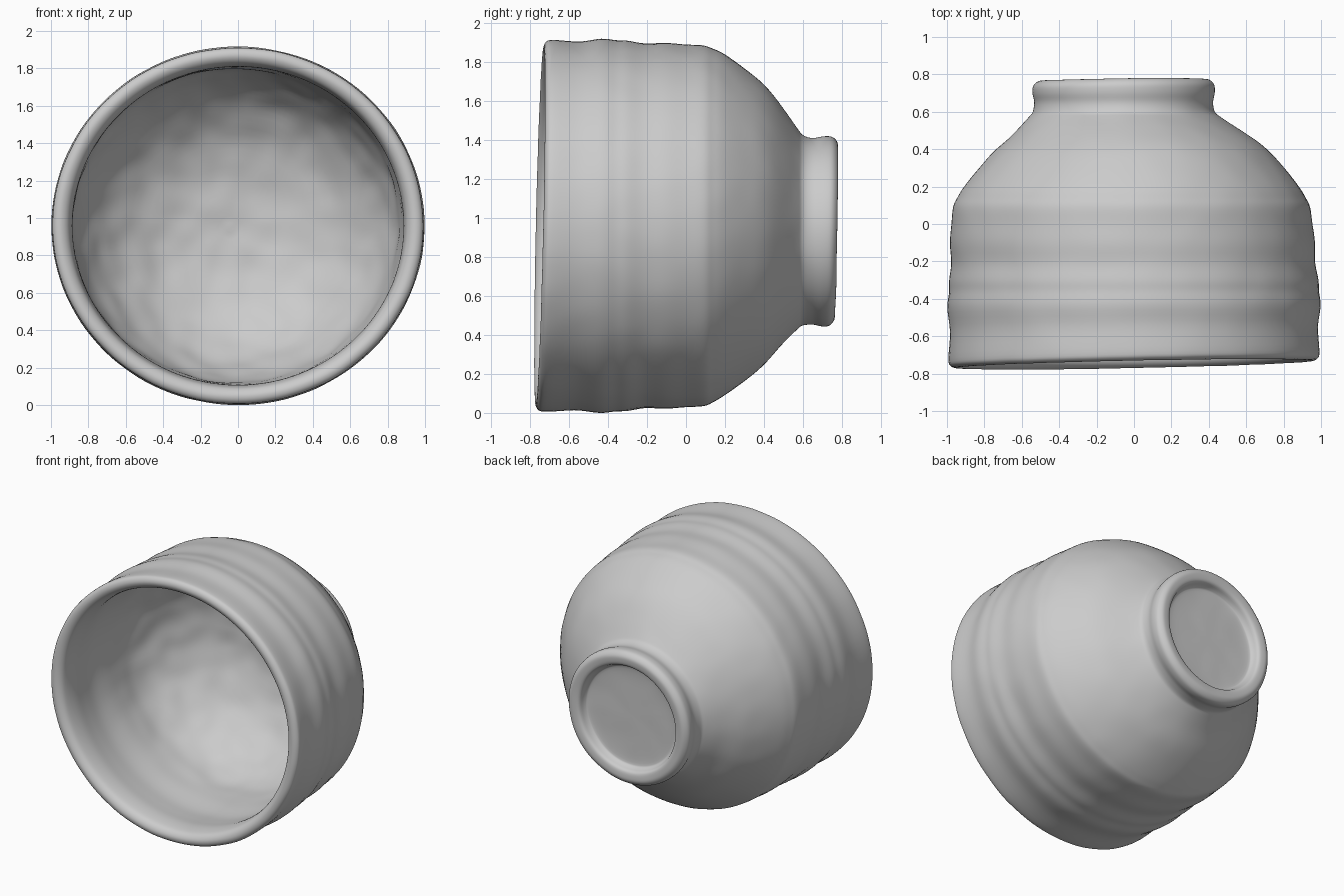
import bpy, bmesh, math
from mathutils import Vector, noise

if "Cube" in bpy.data.objects:
    bpy.data.objects.remove(bpy.data.objects["Cube"])

# Hand-thrown tea bowl lying on its side: axis along y, mouth at -y, foot at +y
SEG = 144
SUB = 4

# Half section as (y, mean radius): inside floor -> lip -> ribbed wall -> foot -> recess
profile = [
    (.55, 0), (.545, .14), (.53, .28), (.48, .45), (.40, .59), (.30, .70), (.20, .77),
    (.10, .82), (0, .85), (-.12, .86), (-.25, .868), (-.40, .885), (-.52, .877),
    (-.62, .868), (-.70, .878), (-.735, .897), (-.75, .93), (-.738, .962),
    (-.70, .972), (-.56, .964), (-.44, .978), (-.36, .970), (-.30, .968), (-.21, .954),
    (-.10, .957), (0, .947), (.09, .939), (.14, .918), (.20, .883), (.30, .808),
    (.40, .72), (.50, .60), (.57, .515), (.60, .487), (.65, .478), (.70, .487),
    (.74, .484), (.765, .46), (.77, .43), (.76, .39), (.72, .37), (.705, .34),
    (.70, .20), (.70, 0)]


def smooth(a, b, t):
    t = min(1, max(0, (t - a) / (b - a)))
    return t * t * (3 - 2 * t)


def catmull(pts, n):
    out = []
    for i in range(len(pts) - 1):
        p0, p1 = pts[max(i - 1, 0)], pts[i]
        p2, p3 = pts[i + 1], pts[min(i + 2, len(pts) - 1)]
        for k in range(n):
            t = k / n
            out.append(tuple(.5 * (2*b + (c-a)*t + (2*a-5*b+4*c-d)*t*t + (3*b-a-3*c+d)*t**3)
                             for a, b, c, d in zip(p0, p1, p2, p3)))
    return out + [pts[-1]]


def place(y, r, a, rough):
    """Uneven hand-made ring: slightly oval, off-centre foot, tilted lip and foot."""
    oval = .02 * (1 - smooth(-.1, .6, y))
    cx = -.013 * smooth(-.4, .1, y) - .042 * smooth(.42, .62, y)
    cz = .970 + .006 * smooth(.1, .2, y) - .034 * smooth(.45, .65, y)
    dx = r * (1 + oval) * math.cos(a)
    dz = r * (1 - oval) * math.sin(a)
    lip = 1 - smooth(-.75, -.3, y)
    foot = smooth(.62, .77, y)
    tilt = lip * (.02 * dx + .022 * dz) + foot * (.012 * dx + .018 * dz)
    p = Vector((cx + dx, y + tilt, cz + dz))
    n = noise.noise(p * 7) * rough + noise.noise(p * 2.2) * rough * .6
    d = Vector((dx, -(y + .1) * -.8, dz))
    return p + d.normalized() * n if r > 1e-4 else p


# Revolve the section
section = catmull(profile, SUB)
lip_index = 16 * SUB
bm = bmesh.new()
rings = []
for i, (y, r) in enumerate(section):
    if i in (0, len(section) - 1):
        rings.append([bm.verts.new(place(y, 0, 0, 0))])
        continue
    # Inside is hammered-looking, outside nearly smooth
    rough = .010 * smooth(-.5, .2, y) if i < lip_index else .002
    rings.append([bm.verts.new(place(y, max(r, .002), 2 * math.pi * k / SEG, rough))
                  for k in range(SEG)])
for a, b in zip(rings, rings[1:]):
    for k in range(SEG):
        j = (k + 1) % SEG
        if len(a) == 1:
            bm.faces.new((a[0], b[k], b[j]))
        elif len(b) == 1:
            bm.faces.new((a[k], b[0], a[j]))
        else:
            bm.faces.new((a[k], b[k], b[j], a[j]))
bmesh.ops.recalc_face_normals(bm, faces=bm.faces)

# Rest the bowl on z = 0
low = min(v.co.z for v in bm.verts)
bmesh.ops.translate(bm, verts=bm.verts, vec=(0, 0, -low))

mesh = bpy.data.meshes.new("tea_bowl")
bm.to_mesh(mesh)
bm.free()
bowl = bpy.data.objects.new("tea_bowl", mesh)
bpy.context.collection.objects.link(bowl)
for f in mesh.polygons:
    f.use_smooth = True
